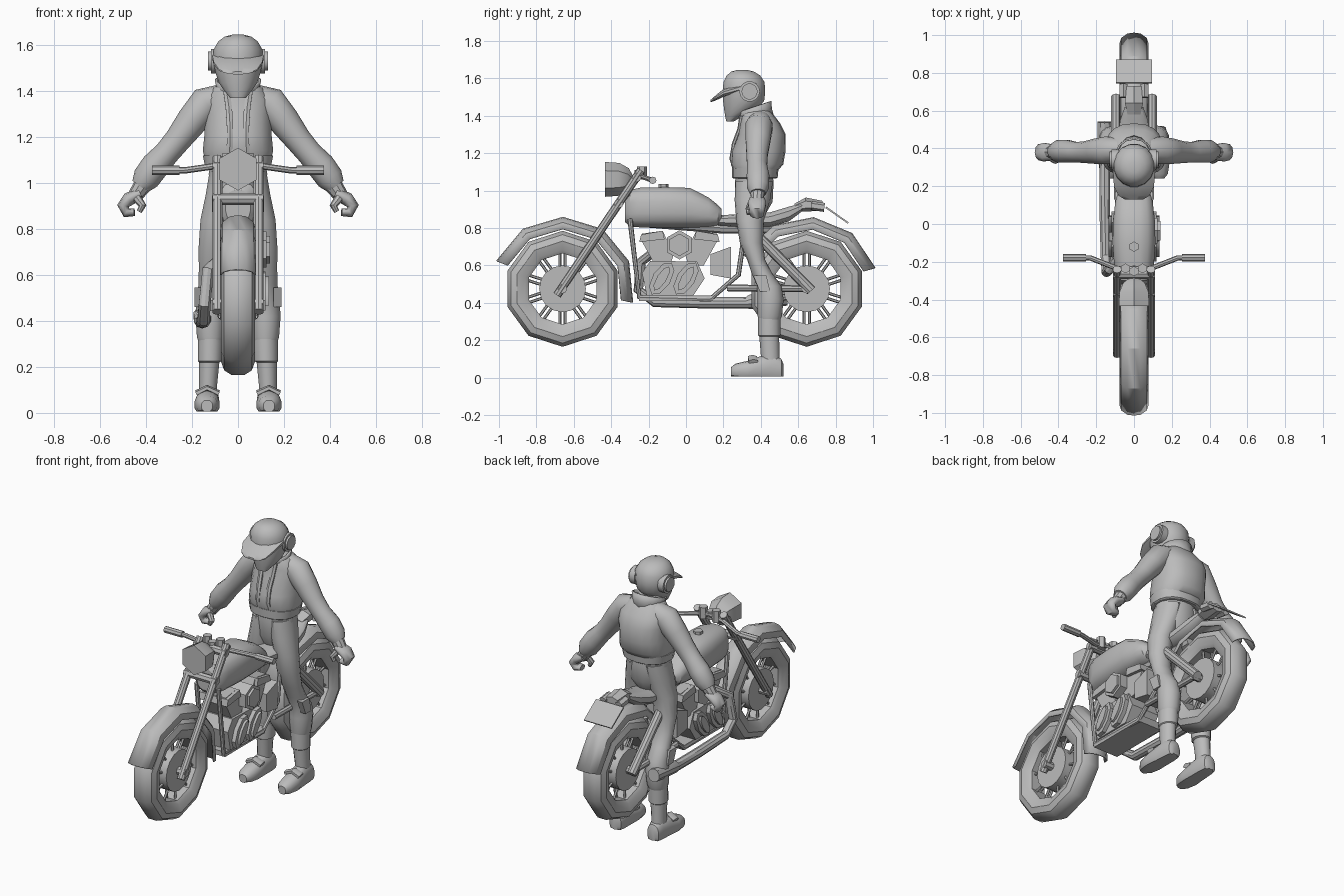
import bpy, bmesh, math
from mathutils import Vector

grey = bpy.data.materials.new("plain_grey")
grey.diffuse_color = (0.5, 0.5, 0.5, 1)


def finish(name, bm, mirror=False, thick=0, angle=33):
    bmesh.ops.recalc_face_normals(bm, faces=bm.faces)
    me = bpy.data.meshes.new(name)
    bm.to_mesh(me)
    bm.free()
    me.materials.append(grey)
    me.polygons.foreach_set("use_smooth", [True] * len(me.polygons))
    me.set_sharp_from_angle(angle=math.radians(angle))
    ob = bpy.data.objects.new(name, me)
    bpy.context.collection.objects.link(ob)
    if thick:
        mod = ob.modifiers.new("thickness", 'SOLIDIFY')
        mod.thickness = thick
    if mirror:
        ob.modifiers.new("mirror", 'MIRROR').use_mirror_merge = False
    return ob


def skin(name, rings, cap=True, loop=False, wrap=True, **kw):
    """Join rings of points with quads."""
    bm = bmesh.new()
    vs = [[bm.verts.new(p) for p in r] for r in rings]
    n = len(rings[0])
    pairs = list(zip(vs, vs[1:])) + ([(vs[-1], vs[0])] if loop else [])
    for a, b in pairs:
        for i in range(n if wrap else n - 1):
            j = (i + 1) % n
            bm.faces.new((a[i], a[j], b[j], b[i]))
    if cap and not loop:
        bm.faces.new(vs[0])
        bm.faces.new(vs[-1])
    return finish(name, bm, **kw)


def loft(name, axis, sections, n=16, floor=-9, power=1.0, **kw):
    """Sections (t, c1, c2, r1, r2): ellipses stacked along z or y."""
    rings = []
    for t, c1, c2, r1, r2 in sections:
        ring = []
        for i in range(n):
            a = math.tau * (i + 0.5) / n
            c, s = math.cos(a), math.sin(a)
            p = c1 + r1 * math.copysign(abs(c) ** power, c)
            q = c2 + r2 * math.copysign(abs(s) ** power, s)
            ring.append((p, q, t) if axis == 'z' else (p, t, max(q, floor)))
        rings.append(ring)
    return skin(name, rings, **kw)


def tube(name, pts, radii, n=8, ref=(1, 0, 0), wide=1.0, **kw):
    """Round tube along a path; wide stretches it along ref."""
    pts, ref = [Vector(p) for p in pts], Vector(ref)
    if not isinstance(radii, (list, tuple)):
        radii = [radii] * len(pts)
    rings = []
    for k, p in enumerate(pts):
        t = (pts[min(k + 1, len(pts) - 1)] - pts[max(k - 1, 0)]).normalized()
        u = t.cross(ref).normalized()
        v = u.cross(t) * wide
        rings.append([p + radii[k] * (u * math.cos(a) + v * math.sin(a))
                      for a in (math.tau * i / n for i in range(n))])
    return skin(name, rings, **kw)


def prism(name, poly, x0, x1, **kw):
    """Side outline (y, z) extruded across x."""
    return skin(name, [[(x, y, z) for y, z in poly] for x in (x0, x1)], **kw)


def lathe(name, prof, cy, cz, n, a0=0.0, a1=math.tau, steps=None, closed=False, **kw):
    """Profile (r, x) swept around a sideways axle."""
    full = steps is None
    steps = steps or n
    angs = [a0 + (a1 - a0) * i / steps for i in range(steps if full else steps + 1)]
    rings = [[(x, cy + r * math.cos(a), cz + r * math.sin(a)) for r, x in prof] for a in angs]
    return skin(name, rings, cap=False, loop=full, wrap=closed, **kw)


def disc(name, cy, cz, r, x0, x1, n, turn=0.0, ry=None, tilt=0.0, **kw):
    pts = []
    for i in range(n):
        a = math.tau * i / n + turn
        u, v = r * math.cos(a), (ry or r) * math.sin(a)
        pts.append((cy + u * math.cos(tilt) - v * math.sin(tilt),
                    cz + u * math.sin(tilt) + v * math.cos(tilt)))
    return prism(name, pts, x0, x1, **kw)


# Wheels: ten-sided tyre, hub and paired spokes
half = [(0.19, 0.045), (0.21, 0.06), (0.255, 0.073), (0.29, 0.06), (0.31, 0.028)]
tyre = half + [(r, -x) for r, x in reversed(half)]
for side, cy in (("front", -0.66), ("rear", 0.645)):
    cz = 0.475
    lathe(side + "_tyre", tyre, cy, cz, 10, -math.pi / 2, 1.5 * math.pi, closed=True)
    disc(side + "_hub", cy, cz, 0.125, -0.055, 0.055, 16)
    disc(side + "_axle", cy, cz, 0.025, -0.11, 0.11, 8)
    for i in range(10):
        a = math.tau * (i + 0.5) / 10
        d, e = Vector((0, math.cos(a), math.sin(a))), Vector((0, -math.sin(a), math.cos(a)))
        for s in (-1, 1):
            c = Vector((0.02 * s, cy, cz)) + e * 0.014 * s
            tube(side + "_spoke", [c + d * 0.1, c + d * 0.2], 0.008, 6)

# Fenders
guard = [(0.32, -0.078), (0.355, -0.068), (0.38, -0.035), (0.385, 0),
         (0.38, 0.035), (0.355, 0.068), (0.32, 0.078)]
for side, cy, a0, a1, st in (("front", -0.66, -11, 157, 5), ("rear", 0.645, 17, 152, 4)):
    lathe(side + "_fender", guard, cy, 0.475, 0, math.radians(a0), math.radians(a1),
          steps=st, thick=0.008)

# Fork, clamps, handlebar and headlight
tube("fork_leg", [(0.09, -0.69, 0.44), (0.09, -0.24, 1.11)], 0.023, 10, mirror=True)
for y, z in ((-0.265, 1.07), (-0.36, 0.93)):
    tube("fork_clamp", [(-0.11, y, z), (0.11, y, z)], 0.025, 8, (0, 1, 0))
tube("handlebar", [(0, -0.235, 1.09), (0.09, -0.235, 1.075), (0.23, -0.18, 1.055),
                   (0.3, -0.178, 1.055)], 0.014, 8, (0, 0, 1), mirror=True)
tube("grip", [(0.255, -0.178, 1.055), (0.375, -0.178, 1.055)], 0.02, 8, (0, 0, 1), mirror=True)
for x, y in ((0.045, -0.235), (-0.045, -0.235), (0, -0.25)):
    tube("bar_dial", [(x, y, 1.06), (x, y, 1.13 if x else 1.11)], 0.026, 6)
tube("headlight", [(0, -0.433, 1.06), (0, -0.36, 1.06), (0, -0.315, 1.055), (0, -0.295, 1.05)],
     [0.093, 0.088, 0.065, 0.035], 6, mirror=False)

# Fuel tank, cap, seat and backbone
loft("fuel_tank", 'y', [(-0.325, 0, 0.90, 0.055, 0.07), (-0.30, 0, 0.905, 0.085, 0.10),
                        (-0.24, 0, 0.91, 0.105, 0.108), (-0.10, 0, 0.91, 0.115, 0.11),
                        (0.02, 0, 0.908, 0.112, 0.108), (0.12, 0, 0.885, 0.10, 0.08),
                        (0.17, 0, 0.87, 0.085, 0.055), (0.19, 0, 0.868, 0.06, 0.035)],
     16, power=0.75)
tube("tank_cap", [(0, -0.12, 1.0), (0, -0.12, 1.035)], 0.027, 6)
loft("seat", 'y', [(0.17, 0, 0.84, 0.06, 0.028), (0.28, 0, 0.84, 0.085, 0.035),
                   (0.45, 0, 0.845, 0.09, 0.04), (0.55, 0, 0.875, 0.075, 0.04),
                   (0.62, 0, 0.91, 0.05, 0.022)], 12, power=0.7)
tube("backbone", [(0, -0.3, 0.84), (0, 0.2, 0.80), (0, 0.5, 0.80)], 0.03, 8)

# Frame cradle, rear struts and belly plate
tube("frame_tube", [(0.075, -0.30, 0.85), (0.075, -0.25, 0.43), (0.075, 0.13, 0.42),
                    (0.075, 0.28, 0.55), (0.075, 0.32, 0.82)], 0.014, 8, mirror=True)
tube("rear_strut", [(0.095, 0.36, 0.78), (0.095, 0.67, 0.465)], 0.028, 10, mirror=True)
tube("swing_arm", [(0.09, 0.22, 0.48), (0.09, 0.645, 0.475)], 0.018, 8, mirror=True)
prism("belly_plate", [(-0.25, 0.41), (-0.25, 0.44), (0.16, 0.44), (0.14, 0.41)], -0.085, 0.085)

# Engine: crankcase, twin cylinders and covers
prism("crankcase", [(-0.21, 0.44), (-0.235, 0.56), (-0.19, 0.625), (0.06, 0.62),
                    (0.10, 0.53), (0.04, 0.44)], -0.095, 0.095)
for s in (-1, 1):
    yz = [(0.21, 0.745), (0.20, 0.77), (0.09, 0.785), (0.03, 0.66), (0.05, 0.60), (0.13, 0.60)]
    prism("cylinder", [(-0.035 + s * y, z) for y, z in yz], -0.08, 0.08)
    head = [(0.215, 0.725), (0.205, 0.765), (0.09, 0.785), (0.08, 0.74)]
    prism("cylinder_head", [(-0.035 + s * y, z) for y, z in head], -0.1, 0.1)
    disc("engine_cover", -0.065 + 0.065 * s, 0.53, 0.10, 0.08, 0.12, 8, ry=0.05,
         tilt=math.radians(58), mirror=True)
    disc("cover_rib", -0.065 + 0.065 * s, 0.53, 0.075, 0.11, 0.135, 8, ry=0.026,
         tilt=math.radians(58), mirror=True)
disc("air_filter", -0.035, 0.71, 0.078, -0.11, 0.125, 6, math.pi / 6)
disc("air_filter_lid", -0.035, 0.71, 0.06, 0.12, 0.14, 6, math.pi / 6)
prism("oil_box", [(0.13, 0.66), (0.24, 0.70), (0.24, 0.53), (0.13, 0.55)], -0.105, 0.105)

# Exhaust on the left side
tube("exhaust", [(-0.07, -0.16, 0.68), (-0.13, -0.24, 0.62), (-0.145, -0.255, 0.47),
                 (-0.15, -0.17, 0.405), (-0.155, 0.1, 0.40), (-0.155, 0.32, 0.40),
                 (-0.155, 0.34, 0.405), (-0.155, 0.54, 0.425)],
     [0.025, 0.027, 0.027, 0.028, 0.03, 0.03, 0.038, 0.04], 10)

# Tail lights and plate
loft("tail_light", 'y', [(0.58, 0, 0.91, 0.04, 0.02), (0.64, 0, 0.925, 0.055, 0.038),
                         (0.73, 0, 0.92, 0.045, 0.025)], 6)
for s in (-1, 1):
    tube("turn_light", [(0.055 * s, 0.67, 0.92), (0.055 * s, 0.74, 0.91)], 0.024, 6)
prism("number_plate", [(0.75, 0.915), (0.87, 0.83), (0.865, 0.823), (0.745, 0.907)], -0.095, 0.095)

# Rider: shoes, boots, trousers and knee pads
loft("shoe", 'y', [(0.24, 0.135, 0.03, 0.025, 0.025), (0.265, 0.135, 0.035, 0.045, 0.04),
                   (0.33, 0.135, 0.035, 0.055, 0.055), (0.40, 0.132, 0.045, 0.05, 0.07),
                   (0.47, 0.13, 0.05, 0.047, 0.075), (0.51, 0.13, 0.04, 0.04, 0.06),
                   (0.52, 0.13, 0.04, 0.025, 0.035)], 14, floor=0.005, power=0.85, mirror=True)
tube("shoe_strap", [(0.085, 0.36, 0.085), (0.135, 0.355, 0.108), (0.18, 0.36, 0.085)], 0.014, 6,
     (0, 1, 0), wide=2, mirror=True)
loft("boot", 'z', [(0.04, 0.13, 0.455, 0.042, 0.05), (0.12, 0.13, 0.45, 0.04, 0.05),
                   (0.22, 0.125, 0.445, 0.045, 0.053), (0.225, 0.122, 0.445, 0.053, 0.06),
                   (0.30, 0.12, 0.445, 0.055, 0.06), (0.36, 0.12, 0.445, 0.052, 0.06)],
     14, mirror=True)
loft("trouser_leg", 'z', [(0.30, 0.12, 0.445, 0.05, 0.055), (0.33, 0.12, 0.448, 0.06, 0.065),
                          (0.42, 0.12, 0.452, 0.067, 0.07), (0.49, 0.12, 0.445, 0.062, 0.065),
                          (0.56, 0.115, 0.405, 0.058, 0.055), (0.63, 0.11, 0.375, 0.062, 0.048),
                          (0.72, 0.105, 0.35, 0.068, 0.062), (0.84, 0.095, 0.342, 0.07, 0.073),
                          (0.95, 0.072, 0.355, 0.07, 0.095), (1.05, 0.06, 0.365, 0.065, 0.10)],
     14, mirror=True)
prism("knee_pad", [(0.36, 0.545), (0.395, 0.46), (0.45, 0.46), (0.43, 0.545)], 0.155, 0.19, mirror=True)
loft("hips", 'z', [(0.88, 0, 0.36, 0.07, 0.07), (0.94, 0, 0.365, 0.12, 0.10),
                   (1.04, 0, 0.365, 0.13, 0.105), (1.10, 0, 0.365, 0.12, 0.10)], 16)

# Jacket: body, waistband, lapels and collar
loft("jacket", 'z', [(1.10, 0, 0.37, 0.145, 0.115), (1.14, 0, 0.38, 0.155, 0.14),
                     (1.21, 0, 0.387, 0.148, 0.145), (1.30, 0, 0.405, 0.15, 0.128),
                     (1.36, 0, 0.395, 0.148, 0.108), (1.41, 0, 0.38, 0.11, 0.085),
                     (1.45, 0, 0.37, 0.06, 0.06)], 18, power=0.85, angle=50)
loft("waistband", 'z', [(1.065, 0, 0.368, 0.138, 0.115), (1.07, 0, 0.368, 0.145, 0.122),
                        (1.12, 0, 0.37, 0.155, 0.125)], 18, power=0.85)
tube("lapel", [(0.04, 0.265, 1.10), (0.035, 0.242, 1.17), (0.035, 0.255, 1.25),
               (0.04, 0.285, 1.33), (0.05, 0.295, 1.40)], 0.01, 6, (1, 0, 0), wide=1.6, mirror=True)
tube("collar", [(0, 0.385, 1.37), (0, 0.372, 1.41), (0, 0.36, 1.445)],
     [0.09, 0.092, 0.102], 14, cap=False, thick=0.01)

# Arms, cuffs and curled gloves
tube("sleeve", [(0.07, 0.395, 1.37), (0.14, 0.39, 1.345), (0.20, 0.385, 1.27),
                (0.26, 0.38, 1.19), (0.31, 0.38, 1.13), (0.36, 0.385, 1.075),
                (0.40, 0.385, 1.02), (0.425, 0.385, 0.985)],
     [0.06, 0.075, 0.068, 0.058, 0.055, 0.062, 0.06, 0.042], 14, (0, 1, 0), mirror=True, angle=50)
tube("glove_cuff", [(0.405, 0.383, 1.005), (0.45, 0.38, 0.94)], [0.042, 0.032], 10, (0, 1, 0),
     mirror=True)
tube("glove", [(0.425, 0.38, 0.955), (0.475, 0.38, 0.93), (0.50, 0.38, 0.90),
               (0.485, 0.378, 0.87), (0.45, 0.375, 0.872)], [0.025, 0.03, 0.026, 0.022, 0.016],
     10, (0, 1, 0), wide=1.7, mirror=True, angle=60)
tube("thumb", [(0.44, 0.35, 0.935), (0.415, 0.335, 0.90), (0.43, 0.335, 0.875)],
     [0.02, 0.017, 0.012], 8, (0, 1, 0), mirror=True)

# Helmet, peak and ear discs
loft("helmet", 'z', [(1.37, 0, 0.235, 0.035, 0.02), (1.40, 0, 0.26, 0.06, 0.052),
                     (1.435, 0, 0.29, 0.085, 0.088), (1.48, 0, 0.308, 0.1, 0.112),
                     (1.53, 0, 0.31, 0.11, 0.116), (1.58, 0, 0.31, 0.108, 0.112),
                     (1.615, 0, 0.307, 0.088, 0.092), (1.636, 0, 0.303, 0.06, 0.062),
                     (1.645, 0, 0.30, 0.025, 0.028)], 16, angle=45)
loft("helmet_peak", 'y', [(0.13, 0, 1.478, 0.05, 0.006), (0.15, 0, 1.49, 0.085, 0.012),
                          (0.20, 0, 1.522, 0.11, 0.022), (0.30, 0, 1.55, 0.116, 0.03)],
     12, angle=45)
disc("ear_disc", 0.34, 1.53, 0.055, 0.08, 0.118, 14, mirror=True)
disc("ear_cap", 0.34, 1.53, 0.043, 0.11, 0.13, 14, mirror=True)
